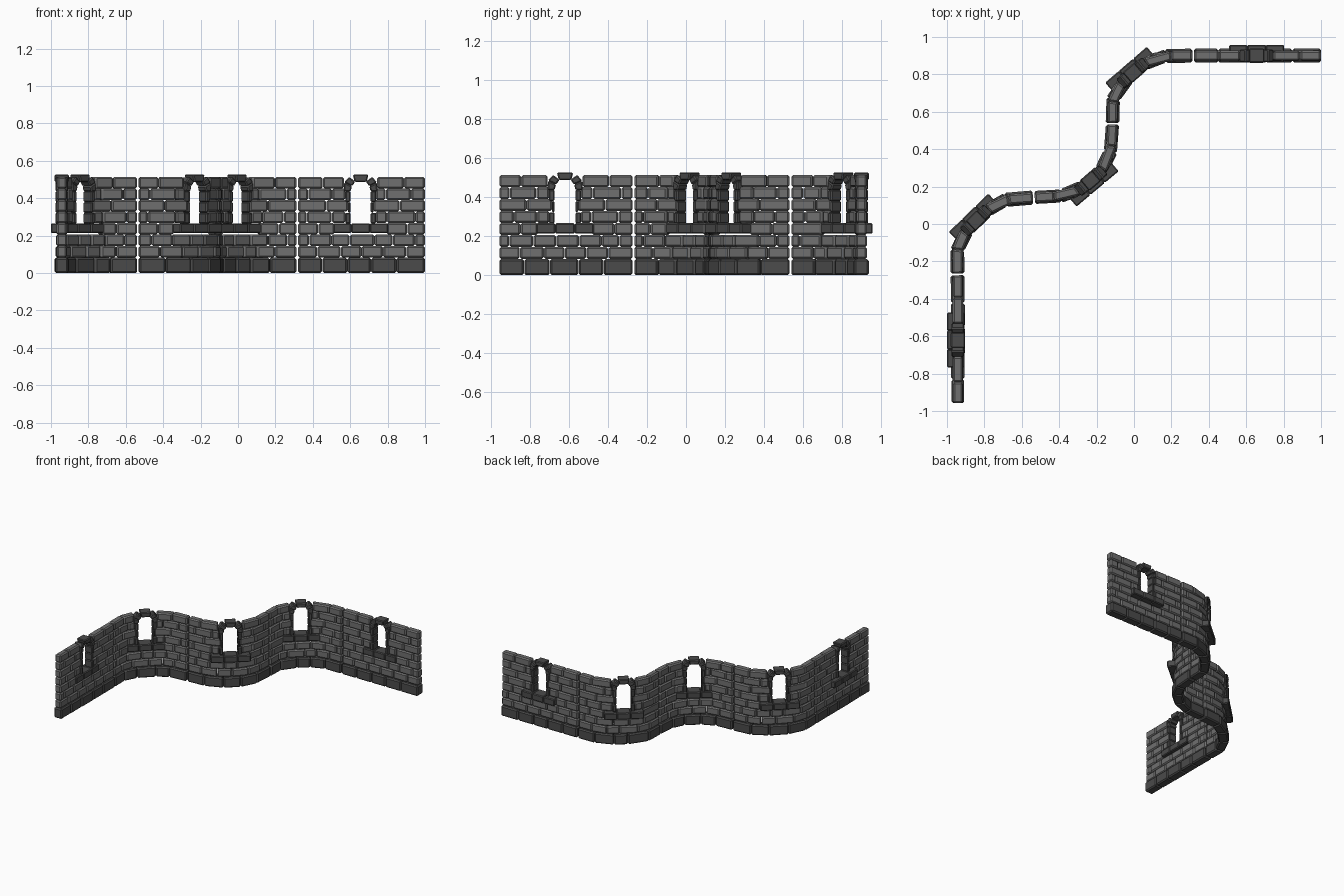
import bpy, random, math
from mathutils import Vector

if "Cube" in bpy.data.objects:
    bpy.data.objects.remove(bpy.data.objects["Cube"])

random.seed(4)

# Centre line of the wall, seen from above
ctrl = [(-.942, -.958), (-.942, -.5), (-.942, -.27), (-.949, -.17), (-.935, -.07),
        (-.755, .105), (-.69, .132), (-.535, .142), (-.38, .15), (-.32, .158),
        (-.145, .305), (-.118, .42), (-.114, .535), (-.119, .64), (-.095, .73),
        (.085, .885), (.16, .9), (.316, .9), (.6, .9), (1, .9)]
path = [Vector(p) for p in ctrl]
for _ in range(2):  # corner cutting, keeps the window stretches straight
    q = [path[0]]
    for a, b in zip(path, path[1:]):
        q += [a.lerp(b, .22), a.lerp(b, .78)]
    path = q + [path[-1]]
dist = [0]
for a, b in zip(path, path[1:]):
    dist.append(dist[-1] + (b - a).length)
total = dist[-1]


def at(s):
    s = min(max(s, 0), total)
    for i in range(len(path) - 1):
        if s <= dist[i + 1] or i == len(path) - 2:
            t = (s - dist[i]) / max(dist[i + 1] - dist[i], 1e-9)
            return path[i].lerp(path[i + 1], t)


def frame(s, r=.03):
    t = (at(s + r) - at(s - r)).normalized()
    return at(s), t, Vector((-t.y, t.x))


def nearest(x, y):
    return min((i * total / 2000 for i in range(2001)),
               key=lambda s: (at(s) - Vector((x, y))).length)


class Stones:
    """Collects bevelled blocks into one object."""
    def __init__(self):
        self.v, self.f = [], []

    def hexa(self, right, left):
        n = len(self.v)
        self.v += right + left
        self.f += [tuple(n + i for i in f) for f in
                   ((0, 1, 2, 3), (7, 6, 5, 4), (1, 0, 4, 5), (2, 1, 5, 6), (3, 2, 6, 7), (0, 3, 7, 4))]

    def brick(self, s0, s1, z0, z1, half):
        half += random.uniform(-.002, .002)
        ends = [(frame(s, .01), z) for s, z in ((s0, z0), (s1, z0), (s1, z1), (s0, z1))]
        side = lambda o: [(*(p + n * o), z) for (p, t, n), z in ends]
        self.hexa(side(-half), side(half))

    def block(self, fr, quad, a, b):
        p, t, n = fr
        side = lambda o: [(*(p + t * u + n * o), z) for u, z in quad]
        self.hexa(side(a), side(b))

    def build(self, name, mat, bevel):
        me = bpy.data.meshes.new(name)
        me.from_pydata(self.v, [], self.f)
        me.materials.append(mat)
        ob = bpy.data.objects.new(name, me)
        bpy.context.collection.objects.link(ob)
        m = ob.modifiers.new("bevel", 'BEVEL')
        m.width, m.segments, m.limit_method = bevel, 1, 'ANGLE'
        m.angle_limit = math.radians(40)


def grey(name, v):
    m = bpy.data.materials.new(name)
    m.diffuse_color = (v, v, v, 1)
    m.use_nodes = True
    m.node_tree.nodes["Principled BSDF"].inputs["Base Color"].default_value = m.diffuse_color
    return m


light, dark = grey("stone", .16), grey("dark_stone", .07)


def course(st, s0, s1, z0, z1, half, size, stagger):
    """One run of bricks with staggered, uneven joints."""
    length = s1 - s0
    if length < .02:
        return
    n = max(1, round(length / size))
    shift = .5 if stagger and n > 1 else 0
    cuts = [s0] + [s0 + length * (i + 1 - shift + random.uniform(-.13, .13)) / n
                   for i in range(n - (0 if shift else 1))] + [s1]
    for a, b in zip(cuts, cuts[1:]):
        st.brick(a + .0008, b - .0008, z0, z1, half)


edges = [0, nearest(-.942, -.27), nearest(-.535, .142), nearest(-.114, .535),
         nearest(.316, .9), total]
# window centre and the side its sill juts to
windows = [(-.942, -.62, 1), (-.845, .018, 1), (-.232, .232, -1), (-.005, .808, 1), (.655, .9, 1)]
row_h = (.513 - .083) / 7

for k, (wx, wy, out) in enumerate(windows):
    s0, s1 = edges[k], edges[k + 1]
    s0 += .004 if k else 0
    s1 -= .004 if k < 4 else 0
    sw = nearest(wx, wy)

    # Heavy base stones
    base = Stones()
    course(base, s0, s1, 0, .082, .036, .135, False)
    base.build(f"base_stones_{k + 1}", dark, .009)

    # Brick courses, leaving the window free
    wall = Stones()
    for r in range(7):
        z0 = .083 + r * row_h
        z1 = z0 + row_h
        gap = 0 if r < 2 else (.138 if r == 2 else (.088 if r == 6 else .066 + .014 * (r % 2)))
        if gap:
            course(wall, s0, sw - gap, z0, z1, .027, .115, r % 2)
            course(wall, sw + gap, s1, z0, z1, .027, .115, r % 2)
        else:
            course(wall, s0, s1, z0, z1, .027, .115, r % 2)
    wall.build(f"wall_bricks_{k + 1}", light, .009)

    # Window: sill, jambs, arch stones and keystone
    fr = frame(sw)
    win = Stones()
    lo, hi = sorted((-.036 * out, .058 * out))
    for u0, u1 in ((-.147, -.05), (-.05, .05), (.05, .147)):
        win.block(fr, [(u0, .213), (u1, .213), (u1, .266), (u0, .266)], lo, hi)
    for sgn in (-1, 1):
        def piece(pts):
            pts = [(sgn * u, z) for u, z in pts]
            win.block(fr, pts if sgn > 0 else [pts[i] for i in (1, 0, 3, 2)], -.034, .034)
        for j in range(3):
            z0, z1 = .264 + j * .058, .264 + (j + 1) * .058
            w = .068 + .014 * ((j + 1) % 2)
            piece([(.054, z0), (w, z0), (w, z1), (.054, z1)])
        piece([(.054, .436), (.09, .436), (.088, .484), (.046, .464)])
        piece([(.046, .464), (.088, .484), (.062, .514), (.028, .489)])
    win.block(fr, [(-.032, .487), (.032, .487), (.042, .526), (-.042, .526)], -.038, .038)
    # infill behind the arch crown, below the level of the key
    win.build(f"window_surround_{k + 1}", dark, .006)
